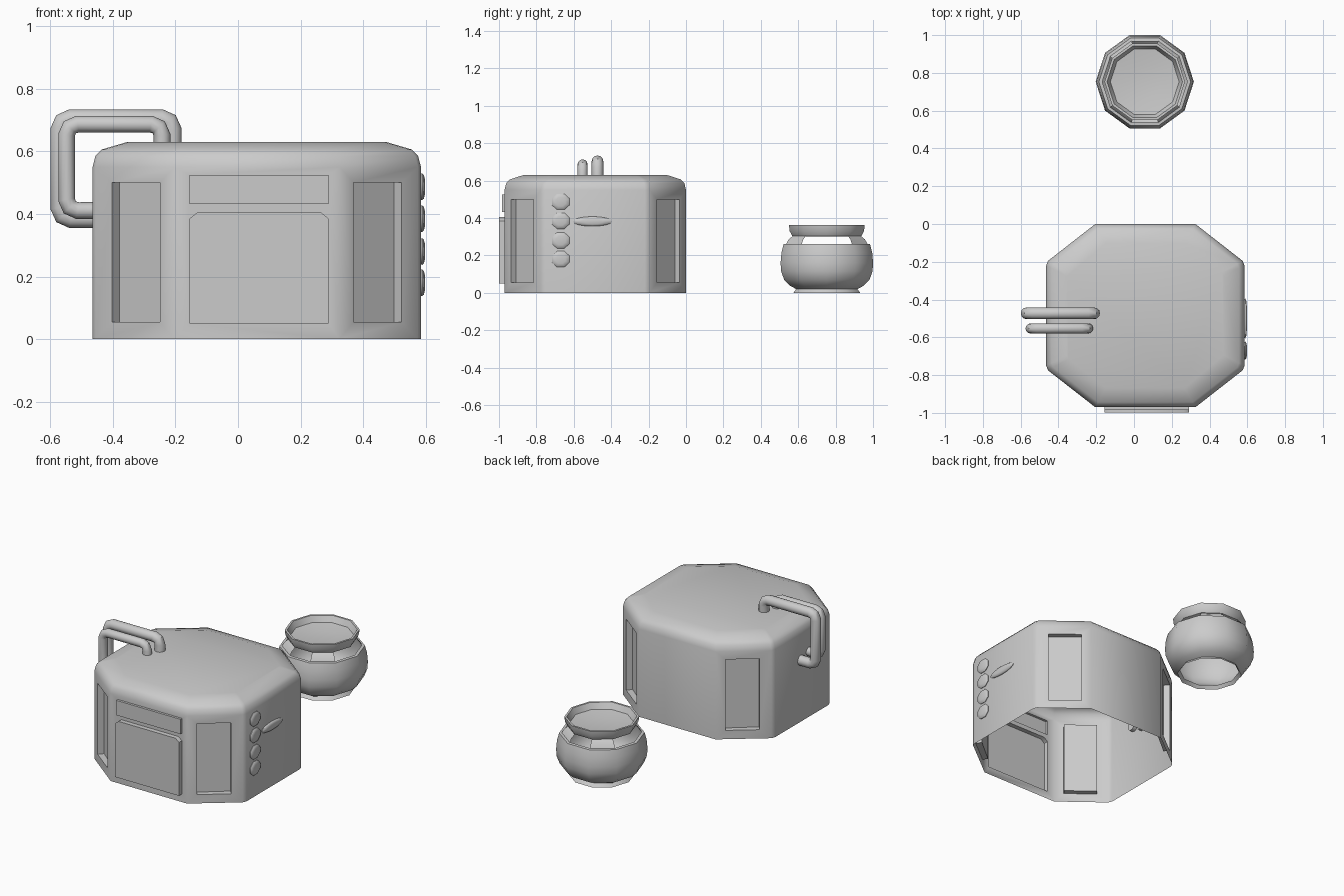
import bpy, bmesh, math
from mathutils import Matrix, Vector

if "Cube" in bpy.data.objects:
    bpy.data.objects.remove(bpy.data.objects["Cube"])


def finish(name, bm, angle=35):
    bmesh.ops.recalc_face_normals(bm, faces=bm.faces)
    me = bpy.data.meshes.new(name)
    bm.to_mesh(me)
    bm.free()
    ob = bpy.data.objects.new(name, me)
    bpy.context.collection.objects.link(ob)
    bpy.ops.object.select_all(action='DESELECT')
    ob.select_set(True)
    bpy.context.view_layer.objects.active = ob
    if angle:
        bpy.ops.object.shade_smooth_by_angle(angle=math.radians(angle))
    return ob


def loft(rings, cap_start=False, cap_end=False):
    """Skin a list of equally sized closed point rings."""
    bm = bmesh.new()
    vs = [[bm.verts.new(p) for p in r] for r in rings]
    n = len(vs[0])
    for a, b in zip(vs, vs[1:]):
        for i in range(n):
            bm.faces.new((a[i], a[(i + 1) % n], b[(i + 1) % n], b[i]))
    if cap_start:
        bm.faces.new(vs[0][::-1])
    if cap_end:
        bm.faces.new(vs[-1])
    return bm


def lathe(profile, sides, phase=0.0, **caps):
    step = 2 * math.pi / sides
    return loft([[(r * math.cos(i * step + phase), r * math.sin(i * step + phase), z)
                  for i in range(sides)] for r, z in profile], **caps)


def boolean(ob, other, op):
    m = ob.modifiers.new(op, 'BOOLEAN')
    m.operation, m.object, m.solver = op, other, 'EXACT'
    bpy.context.view_layer.objects.active = ob
    bpy.ops.object.modifier_apply(modifier=m.name)
    bpy.data.objects.remove(other, do_unlink=True)


# Oven body: chamfered octagon with a rounded top
CX, CY = 0.06, -0.485
q = [(0.525, 0.265), (0.515, 0.29), (0.265, 0.485)]
half = q + [(-x, y) for x, y in q[::-1]]
outline = half + [(-x, -y) for x, y in half]
levels = [(0, 1), (0.55, 1), (0.585, 0.983), (0.606, 0.945), (0.63, 0.79)]
body = finish("oven_body", loft([[(CX + x * s, CY + y * s, z) for x, y in outline]
                                 for z, s in levels], cap_start=True, cap_end=True), None)

# Recessed windows in the four diagonal walls
for sx in (-1, 1):
    for sy in (-1, 1):
        bm = bmesh.new()
        ang = math.atan2(sy * 0.255, sx * 0.21)
        mat = (Matrix.Translation((CX + sx * 0.386, CY + sy * 0.390, 0.2775))
               @ Matrix.Rotation(ang, 4, 'Z') @ Matrix.Diagonal((0.07, 0.195, 0.445, 1)))
        bmesh.ops.create_cube(bm, size=1, matrix=mat)
        boolean(body, finish("window_cutter", bm, None), 'DIFFERENCE')

# Raised door and control panel on the front wall
x0, x1 = -0.155, 0.29
door = [(x0, 0.05), (x1, 0.05), (x1, 0.385), (x1 - 0.025, 0.405), (x0 + 0.025, 0.405), (x0, 0.385)]
panel = [(x0, 0.432), (x1, 0.432), (x1, 0.525), (x0, 0.525)]
for name, shape, front in (("door", door, -0.999), ("panel", panel, -0.985)):
    bm = loft([[(x, y, z) for x, z in shape] for y in (front, -0.96)], True, True)
    tool = finish(name, bm, None)
    boolean(body, tool, 'UNION')

# Remove the floor, and the wall left behind the door, so the shell is open below
bm = bmesh.new()
bm.from_mesh(body.data)
floor = [f for f in bm.faces if f.calc_center_median().z < 0.001]
bmesh.ops.delete(bm, geom=floor, context='FACES')
bm.to_mesh(body.data)
bm.free()
bpy.ops.object.select_all(action='DESELECT')
body.select_set(True)
bpy.context.view_layer.objects.active = body
bpy.ops.object.shade_smooth_by_angle(angle=math.radians(42))


# Two bent pipes from the side wall to the roof
def pipe(name, y, r, left, low, top, right):
    c = 0.035
    pts = [(-0.44, low), (left + c, low), (left + 0.01, low + 0.01), (left, low + c), (left, top - c),
           (left + 0.01, top - 0.01), (left + c, top), (right - c, top),
           (right - 0.01, top - 0.01), (right, top - c), (right, 0.60)]
    pts = [Vector((x, 0, z)) for x, z in pts]
    rings = []
    for i, p in enumerate(pts):
        a = (p - pts[max(i - 1, 0)]).normalized()
        b = (pts[min(i + 1, len(pts) - 1)] - p).normalized()
        t = (a + b).normalized()
        n = Vector((t.z, 0, -t.x))
        rings.append([p + Vector((0, y, 0)) + n * r * math.cos(k * math.pi / 6)
                      + Vector((0, r * math.sin(k * math.pi / 6), 0)) for k in range(12)])
    finish(name, loft(rings, True, True), 40)


pipe("front_pipe", -0.553, 0.027, -0.548, 0.411, 0.687, -0.243)
pipe("back_pipe", -0.473, 0.031, -0.569, 0.386, 0.704, -0.211)


# Knobs and lever on the right wall
def side_dome(name, y, z, sy, sz, sides, phase):
    bm = lathe([(0.96, -0.004), (1, 0.004), (0.9, 0.009), (0.55, 0.013)], sides, phase, cap_end=True)
    bmesh.ops.transform(bm, verts=bm.verts, matrix=Matrix.Translation((0.585, y, z))
                        @ Matrix.Rotation(math.pi / 2, 4, 'Y') @ Matrix.Diagonal((sz, sy, 1, 1)))
    finish(name, bm, 50)


for i, z in enumerate((0.18, 0.28, 0.385, 0.487)):
    side_dome(f"knob_{i + 1}", -0.67, z, 0.051, 0.046, 8, math.pi / 8)
side_dome("lever", -0.50, 0.382, 0.105, 0.026, 16, 0)

# Ten-sided pot: bellied body, four neck struts and a shallow dish on top
pot_at = Matrix.Translation((0.057, 0.753, 0))


def pot_part(name, bm):
    bmesh.ops.transform(bm, verts=bm.verts, matrix=pot_at)
    finish(name, bm, 40)


pot_part("pot_body", lathe([(0.188, 0), (0.172, 0.02), (0.205, 0.037), (0.24, 0.07), (0.257, 0.115),
                            (0.26, 0.16), (0.255, 0.215), (0.243, 0.26), (0.225, 0.262)], 10))
neck = lathe([(0.23, 0.258), (0.215, 0.285), (0.19, 0.305)], 10)
gaps = []
for f in neck.faces:
    c = f.calc_center_median()
    a = math.degrees(math.atan2(c.y, c.x)) % 180
    if min(abs(a - 54), abs(a - 126)) > 5:
        gaps.append(f)
bmesh.ops.delete(neck, geom=gaps, context='FACES')
pot_part("pot_neck", neck)
pot_part("pot_dish", lathe([(0.18, 0.300), (0.195, 0.305), (0.209, 0.33), (0.213, 0.362), (0.2, 0.362),
                            (0.182, 0.325), (0.09, 0.314)], 10, cap_start=True, cap_end=True))
